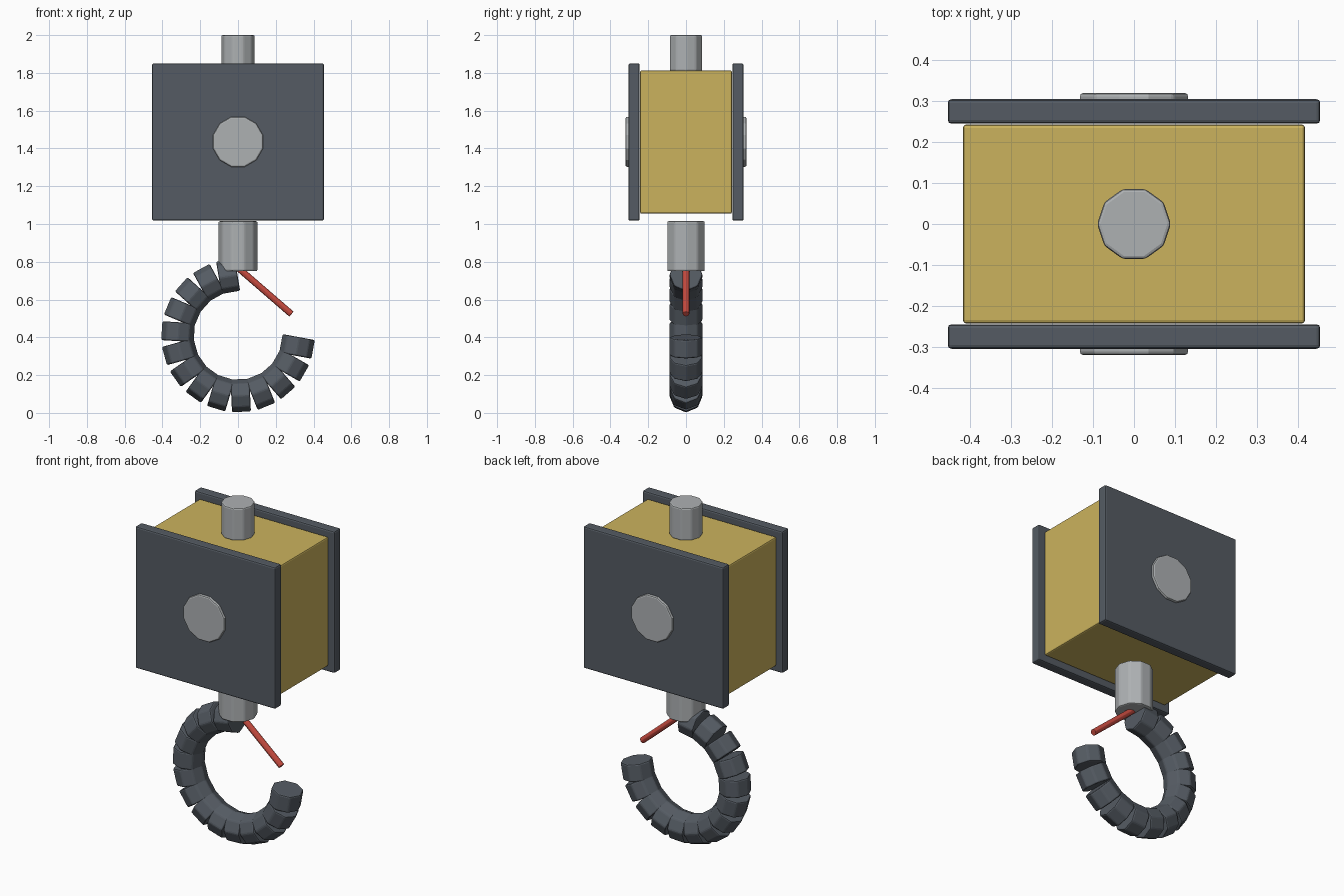
import bpy
from math import radians, cos, sin, pi
from mathutils import Vector, Matrix

cube = bpy.data.objects.get("Cube")
if cube:
    bpy.data.objects.remove(cube, do_unlink=True)


def material(name, rgb):
    mat = bpy.data.materials.new(name)
    mat.use_nodes = True
    color = (*rgb, 1)
    mat.diffuse_color = color
    mat.node_tree.nodes["Principled BSDF"].inputs["Base Color"].default_value = color
    return mat


yellow = material("yellow paint", (0.60, 0.45, 0.11))
dark = material("dark steel", (0.09, 0.105, 0.125))
grey = material("light steel", (0.42, 0.44, 0.45))
red = material("red paint", (0.57, 0.07, 0.05))


def finish(name, mat, bevel):
    obj = bpy.context.object
    obj.name = name
    obj.data.materials.append(mat)
    if bevel:
        mod = obj.modifiers.new("Bevel", 'BEVEL')
        mod.width = bevel
        mod.segments = 2
        mod.limit_method = 'ANGLE'
    return obj


def box(name, low, high, mat, bevel):
    low, high = Vector(low), Vector(high)
    bpy.ops.mesh.primitive_cube_add(size=1, location=(low + high) / 2)
    obj = finish(name, mat, bevel)
    obj.data.transform(Matrix.Diagonal((*(high - low), 1)))
    return obj


def rod(name, start, end, radius, sides, mat, bevel, spin=0):
    """Prism running from start to end, with a corner toward +x before turning."""
    start, end = Vector(start), Vector(end)
    axis = end - start
    bpy.ops.mesh.primitive_cylinder_add(vertices=sides, radius=radius,
                                        depth=axis.length)
    obj = finish(name, mat, bevel)
    turn = axis.to_track_quat('Z', 'Y').to_matrix().to_4x4()
    obj.data.transform(turn @ Matrix.Rotation(spin, 4, 'Z'))
    obj.location = (start + end) / 2
    return obj


# Housing, with a cover plate and a bolt head on each side
box("housing", (-0.418, -0.243, 1.055), (0.418, 0.243, 1.813), yellow, 0.008)
for side, label in ((-1, "front"), (1, "back")):
    box(label + "_plate", (-0.455, side * 0.275 - 0.03, 1.018),
        (0.455, side * 0.275 + 0.03, 1.85), dark, 0.009)
    rod(label + "_bolt", (0, side * 0.25, 1.435), (0, side * 0.32, 1.435),
        0.137, 12, grey, 0.008, radians(15))

# Hanger pin and swivel
rod("hanger_pin", (0, 0, 1.81), (0, 0, 2), 0.09, 10, grey, 0.008, pi / 2)
rod("swivel", (0, 0, 0.75), (0, 0, 1.015), 0.104, 10, grey, 0.008, pi / 2)

# Hook: short prisms set along an arc
COUNT, RING, LENGTH = 14, 0.318, 0.1
for i in range(COUNT):
    a = radians(99.5 + 250 * i / (COUNT - 1))
    mid = Vector((RING * cos(a), 0, 0.41 + RING * sin(a)))
    half = Vector((-sin(a), 0, cos(a))) * LENGTH / 2
    rod(f"hook_segment_{i + 1}", mid - half, mid + half, 0.088, 8, dark, 0.008)

# Safety latch
rod("latch", (0.0, 0, 0.768), (0.283, 0, 0.523), 0.018, 8, red, 0.003)
